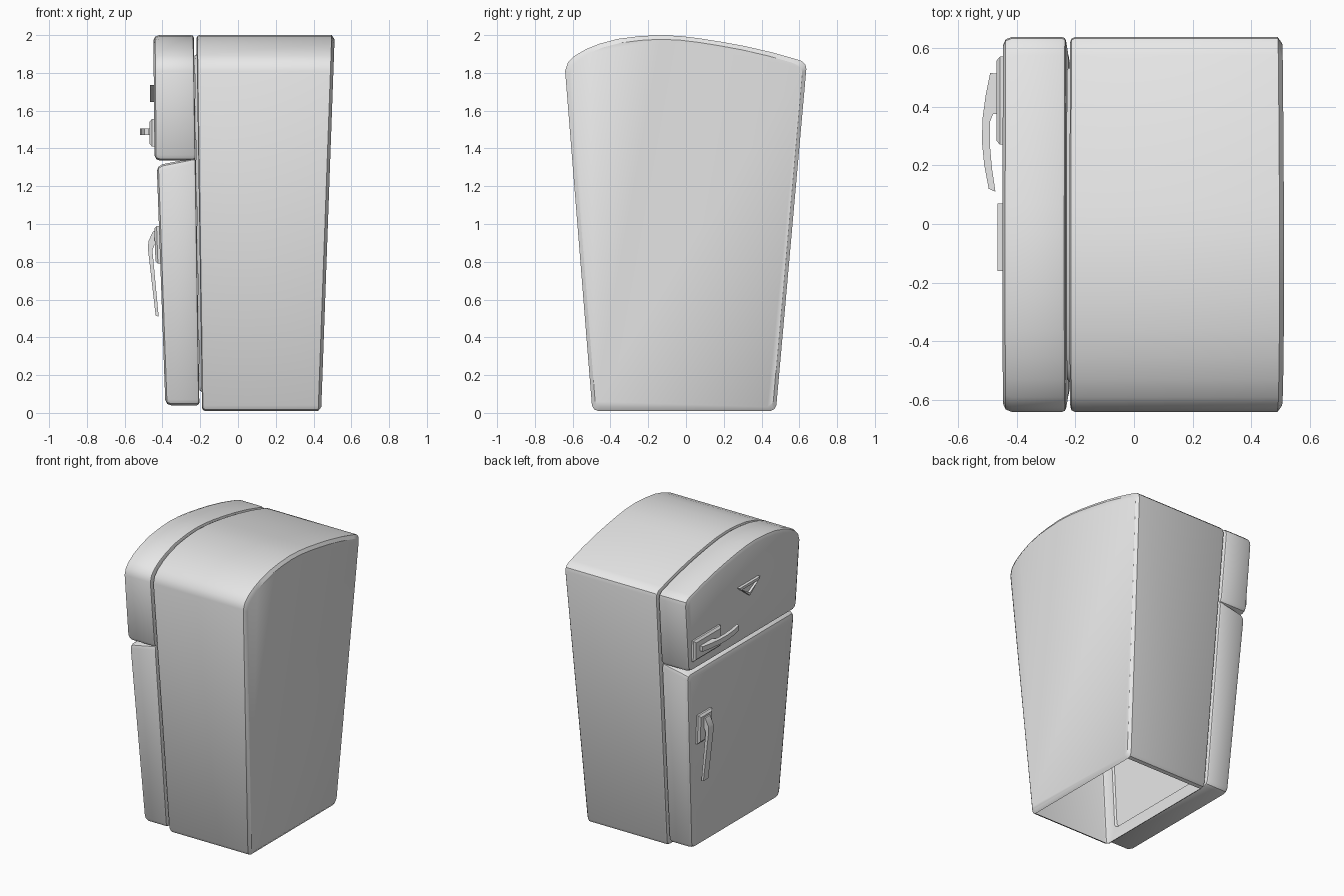
import bpy, bmesh, math

if "Cube" in bpy.data.objects:
    bpy.data.objects.remove(bpy.data.objects["Cube"])

grey = bpy.data.materials.new("plain_grey")
grey.use_nodes = True
colour = (0.8, 0.8, 0.8, 1)
grey.diffuse_color = colour
grey.node_tree.nodes["Principled BSDF"].inputs["Base Color"].default_value = colour


def finish(bm, name):
    bmesh.ops.recalc_face_normals(bm, faces=bm.faces)
    mesh = bpy.data.meshes.new(name)
    bm.to_mesh(mesh)
    bm.free()
    mesh.materials.append(grey)
    obj = bpy.data.objects.new(name, mesh)
    bpy.context.collection.objects.link(obj)
    bpy.ops.object.select_all(action='DESELECT')
    obj.select_set(True)
    bpy.context.view_layer.objects.active = obj
    bpy.ops.object.shade_smooth_by_angle(angle=math.radians(32))
    return obj


def loft(name, outline, rings, lift=None, open_span=None):
    """Join scaled copies of a (y, z) outline; each ring is (x as a function of z, inset)."""
    ys, zs = zip(*outline)
    cy, cz = (min(ys) + max(ys)) / 2, (min(zs) + max(zs)) / 2
    hy, hz = (max(ys) - min(ys)) / 2, (max(zs) - min(zs)) / 2
    bm = bmesh.new()
    loops = []
    for x_at, inset in rings:
        loop = []
        for y, z in outline:
            py = cy + (y - cy) * (1 - inset / hy)
            pz = cz + (z - cz) * (1 - inset / hz)
            x = x_at(pz)
            loop.append(bm.verts.new((x, py, lift(x, pz) if lift else pz)))
        loops.append(loop)
    n = len(outline)
    for r in range(len(loops) - 1):
        a, b = loops[r], loops[r + 1]
        for i in range(n):
            if r == open_span and i == 0:
                continue                      # leave the underside open
            j = (i + 1) % n
            bm.faces.new((a[i], a[j], b[j], b[i]))
    bm.faces.new(loops[0])
    bm.faces.new(loops[-1])
    return finish(bm, name)


def prism(name, points, place, low, high):
    """Extrude a flat outline between two levels; place maps (u, v, level) to 3D."""
    bm = bmesh.new()
    a = [bm.verts.new(place(u, v, low)) for u, v in points]
    b = [bm.verts.new(place(u, v, high)) for u, v in points]
    n = len(points)
    for i in range(n):
        j = (i + 1) % n
        bm.faces.new((a[i], a[j], b[j], b[i]))
    bm.faces.new(a)
    bm.faces.new(b)
    return finish(bm, name)


# Tapered silhouette: sides lean outward going up
def left(z):
    return -0.495 - 0.0795 * z


def right(z):
    return 0.475 + 0.0885 * z


def base(z, r=0.03):
    """Bottom edge with rounded corners, split into start and end pieces."""
    start = [(left(z) + r, z), (right(z) - r, z),
             (right(z) - r * 0.3, z + r * 0.3), (right(z + r), z + r)]
    end = [(left(z + r), z + r), (left(z) + r * 0.3, z + r * 0.3)]
    return start, end


crown = [(0.637, 1.82), (0.632, 1.845), (0.612, 1.863), (0.575, 1.875), (0.45, 1.91),
         (0.31, 1.942), (0.19, 1.964), (0.07, 1.983), (-0.03, 1.995), (-0.14, 2.0),
         (-0.25, 1.994), (-0.36, 1.98), (-0.455, 1.955), (-0.53, 1.925),
         (-0.59, 1.89), (-0.625, 1.855), (-0.64, 1.81)]


def seam(z):
    return -0.19 - 0.015 * z


def rear(z):
    return 0.44 + 0.036 * z


def off(f, d):
    return lambda z: f(z) + d


# Cabinet shell with a front flange, open underneath
start, end = base(0.01)
loft("cabinet", start + crown + end, [
    (off(seam, -0.012), 0.11), (seam, 0.1), (seam, 0.016),
    (off(seam, 0.005), 0.005), (off(seam, 0.016), 0),
    (off(rear, -0.016), 0), (rear, 0.022)], open_span=4)


def door_rings(face):
    back = off(seam, -0.014)
    return [(back, 0.014), (off(back, -0.004), 0.004), (off(back, -0.014), 0),
            (off(face, 0.03), 0), (off(face, 0.009), 0.008), (face, 0.028)]


# Freezer door
def freezer_face(z):
    return -0.43 - 0.009 * z


start, end = base(1.335)
loft("freezer_door", start + crown + end, door_rings(freezer_face))


# Main door with a top that slopes up toward the cabinet
def main_face(z):
    return -0.383 - 0.036 * z


top = 1.31
start, end = base(0.04)
shoulder = [(right(top - 0.03), top - 0.03), (right(top) - 0.009, top - 0.009),
            (right(top) - 0.03, top), (left(top) + 0.03, top),
            (left(top) + 0.009, top - 0.009), (left(top - 0.03), top - 0.03)]
loft("main_door", start + shoulder + end, door_rings(main_face),
     lift=lambda x, z: z + 0.2 * (x + 0.43) if z > 1.2 else z)


# Handle plates
def plate(name, y0, y1, z0, z1, face, depth):
    loft(name, [(y0, z0), (y1, z0), (y1, z1), (y0, z1)],
         [(off(face, 0.01), 0), (off(face, -depth * 0.5), 0), (off(face, -depth), 0.014)])


plate("freezer_handle_plate", 0.27, 0.57, 1.41, 1.555, freezer_face, 0.025)
plate("main_handle_plate", 0.33, 0.48, 0.79, 0.99, main_face, 0.025)

# Curved freezer handle
prism("freezer_handle",
      [(-0.455, 0.51), (-0.49, 0.515), (-0.505, 0.44), (-0.516, 0.36), (-0.518, 0.28),
       (-0.51, 0.2), (-0.495, 0.12), (-0.472, 0.11), (-0.484, 0.19), (-0.491, 0.27),
       (-0.49, 0.35), (-0.48, 0.375), (-0.455, 0.375)],
      lambda u, v, w: (u, v, w), 1.47, 1.505)

# Hanging main door handle
prism("main_handle",
      [(-0.42, 0.975), (-0.45, 0.96), (-0.474, 0.91), (-0.477, 0.87), (-0.436, 0.515),
       (-0.42, 0.51), (-0.453, 0.86), (-0.442, 0.89), (-0.42, 0.88)],
      lambda u, v, w: (u, w, v), 0.375, 0.43)

# Triangular badge with a sunken centre
loft("badge", [(-0.045, 1.645), (0.07, 1.735), (-0.16, 1.735)],
     [(off(freezer_face, 0.01), 0), (off(freezer_face, -0.02), 0),
      (off(freezer_face, -0.02), 0.018), (off(freezer_face, -0.004), 0.018)])
